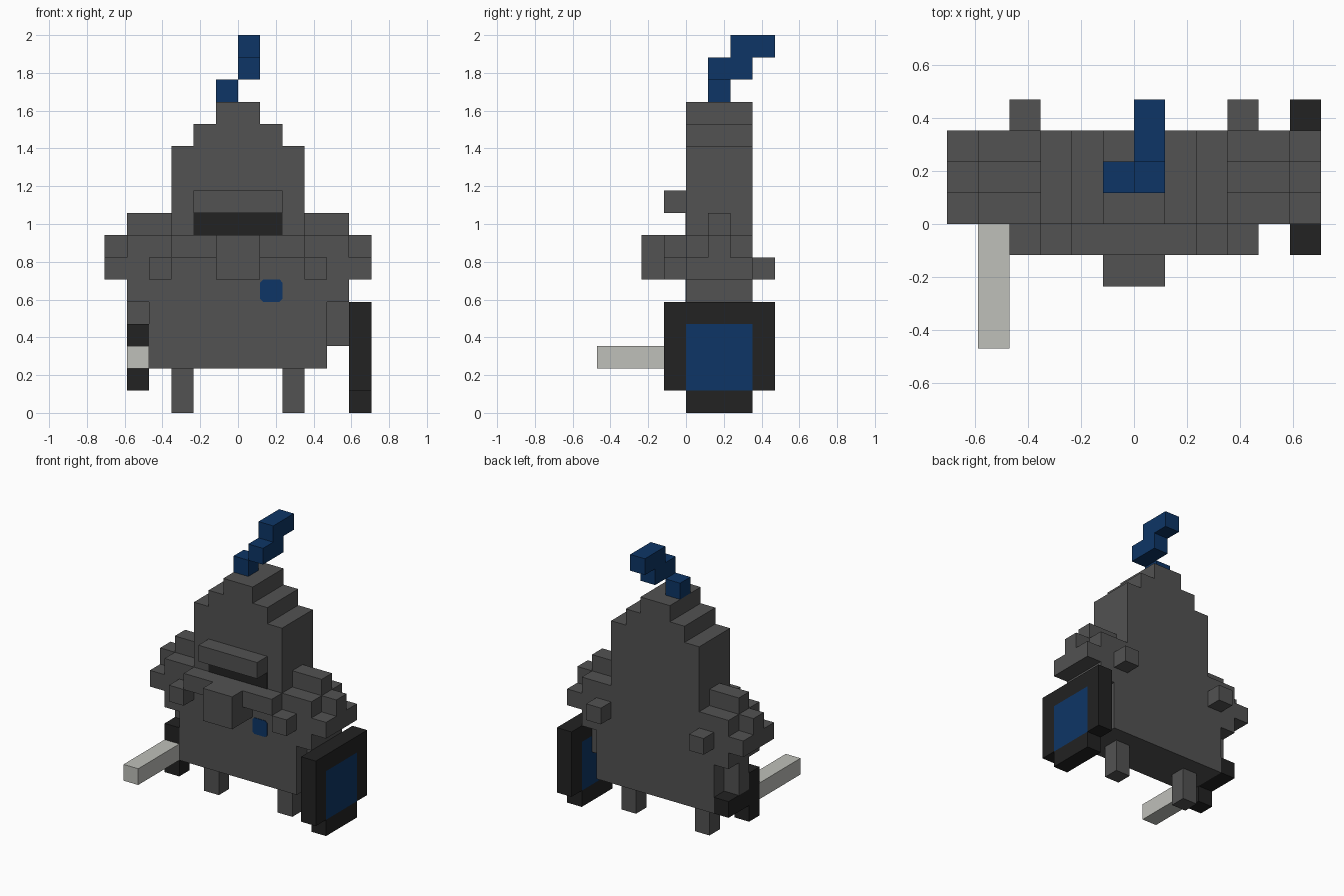
import bpy, bmesh

U = 2 / 17  # one block

cube = bpy.data.objects.get("Cube")
if cube:
    bpy.data.objects.remove(cube, do_unlink=True)


def material(name, rgb):
    m = bpy.data.materials.new(name)
    m.use_nodes = True
    m.diffuse_color = (*rgb, 1)
    m.node_tree.nodes["Principled BSDF"].inputs["Base Color"].default_value = (*rgb, 1)
    return m


STEEL = material("steel grey", (0.085, 0.085, 0.085))
DARK = material("dark iron", (0.016, 0.016, 0.016))
BLUE = material("royal blue", (0.004, 0.036, 0.133))
BLADE = material("pale blade", (0.52, 0.525, 0.49))


def finish(bm, name, mat):
    bmesh.ops.recalc_face_normals(bm, faces=bm.faces)
    me = bpy.data.meshes.new(name)
    bm.to_mesh(me)
    bm.free()
    me.materials.append(mat)
    ob = bpy.data.objects.new(name, me)
    bpy.context.collection.objects.link(ob)
    return ob


def blocks(name, mat, *boxes):
    """Boxes as (x0, x1, y0, y1, z0, z1) in block units."""
    bm = bmesh.new()
    for b in boxes:
        verts = bmesh.ops.create_cube(bm, size=1)["verts"]
        for v in verts:
            for i in range(3):
                lo, hi = b[2 * i], b[2 * i + 1]
                v.co[i] = U * (lo + (v.co[i] + 0.5) * (hi - lo))
    return finish(bm, name, mat)


def extrude(name, mat, outline, axis, a, b):
    """Extrude a closed outline from a to b along x (0) or y (1)."""
    bm = bmesh.new()
    pts = [(a, p, q) if axis == 0 else (p, a, q) for p, q in outline]
    face = bm.faces.new([bm.verts.new([U * c for c in p]) for p in pts])
    new = bmesh.ops.extrude_face_region(bm, geom=[face])["geom"]
    for v in new:
        if isinstance(v, bmesh.types.BMVert):
            v.co[axis] = U * b
    return finish(bm, name, mat)


# Torso and stepped hood: one mirrored outline
half = [(4, 2), (4, 5), (5, 5), (5, 8), (3, 8), (3, 12),
        (2, 12), (2, 13), (1, 13), (1, 14)]
extrude("torso_and_hood", STEEL, half + [(-x, z) for x, z in reversed(half)], 1, 0, 3)

# Face: visor, eye slit, collar, chin guard
blocks("visor", STEEL, (-2, 2, -1, 0, 9, 10))
blocks("eye_slit", DARK, (-2, 2, -0.03, 0.02, 8, 9))
blocks("collar", STEEL, (-3, 3, -1, 0, 7, 8), (-1, 1, -1, 0, 6, 7))
blocks("chin_guard", STEEL, (-1, 1, -2, -1, 6, 8))

# Chest badge with clipped corners
c = 0.13
badge = [(1 + c, 5), (2 - c, 5), (2, 5 + c), (2, 6 - c),
         (2 - c, 6), (1 + c, 6), (1, 6 - c), (1, 5 + c)]
extrude("chest_badge", BLUE, badge, 1, -0.03, 0.02)

# Paired parts
for side, s in (("left", 1), ("right", -1)):
    def pair(name, *boxes):
        blocks(side + "_" + name, STEEL,
               *[(min(s * b[0], s * b[1]), max(s * b[0], s * b[1]), *b[2:]) for b in boxes])
    pair("leg", (2, 3, 1, 2, 0, 2))
    pair("forearm", (4, 5, 1, 2, 3, 5))
    pair("shoulder_ridge", (3, 5, 1, 2, 8, 9), (5, 6, 1, 2, 7, 8))
    pair("shoulder_plate", (5, 6, 0, 3, 6, 7))
    pair("front_stud", (3, 4, -1, 0, 6, 7))
    pair("back_stud", (3, 4, 3, 4, 6, 7))

# Plume
blocks("plume", BLUE, (-1, 0, 1, 2, 14, 15), (0, 1, 1, 3, 15, 16), (0, 1, 2, 4, 16, 17))

# Shield on the left arm
blocks("shield_frame", DARK, (5, 6, -1, 0, 1, 5), (5, 6, 3, 4, 1, 5),
       (5, 6, 0, 3, 4, 5), (5, 6, 0, 3, 0, 1))
blocks("shield_panel", BLUE, (5, 6, 0, 3, 1, 4))

# Sword in the right hand
blocks("sword_blade", BLADE, (-5, -4, -4, 0, 2, 3))
blocks("sword_guard", DARK, (-5, -4, 0, 1, 1, 4))
blocks("sword_grip", DARK, (-5, -4, 1, 3, 2, 3))
